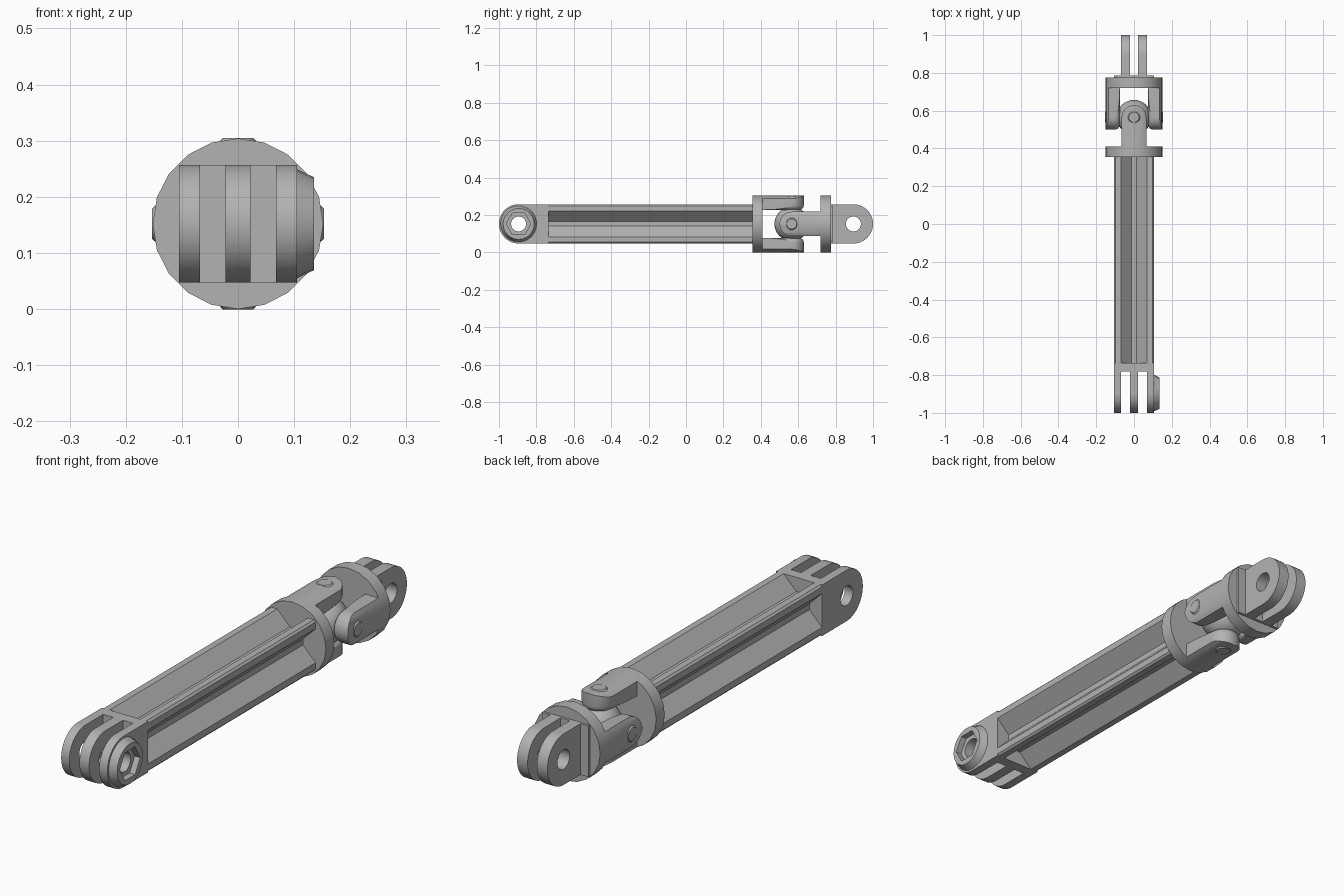
import bpy, bmesh, math
from mathutils import Matrix, Vector

cube = bpy.data.objects.get("Cube")
if cube:
    bpy.data.objects.remove(cube, do_unlink=True)

MID = 0.152      # height of the long axis
HALF = 0.105     # half width of the bar
PIVOT = 0.565    # centre of the universal joint along y
HOLE = 0.04

mat = bpy.data.materials.new("light_grey_plastic")
mat.use_nodes = True
GREY = (0.45, 0.45, 0.45, 1)
mat.diffuse_color = GREY
mat.node_tree.nodes["Principled BSDF"].inputs["Base Color"].default_value = GREY


def finish(name, bm):
    bmesh.ops.recalc_face_normals(bm, faces=bm.faces)
    mesh = bpy.data.meshes.new(name)
    bm.to_mesh(mesh)
    bm.free()
    mesh.materials.append(mat)
    ob = bpy.data.objects.new(name, mesh)
    bpy.context.collection.objects.link(ob)
    return ob


def extrude(name, points, direction, to_3d, bevel=None):
    """Extrude a flat outline; optionally bevel the start-face edges chosen by a rule."""
    bm = bmesh.new()
    face = bm.faces.new([bm.verts.new(to_3d(a, b)) for a, b in points])
    start = list(face.edges)
    new = bmesh.ops.extrude_face_region(bm, geom=[face], use_keep_orig=True)["geom"]
    bmesh.ops.translate(bm, vec=direction,
                        verts=[g for g in new if isinstance(g, bmesh.types.BMVert)])
    if bevel:
        edges = [e for e in start if bevel(e)]
        bmesh.ops.recalc_face_normals(bm, faces=bm.faces)
        bmesh.ops.bevel(bm, geom=edges, offset=0.025, segments=4, profile=0.5, affect='EDGES')
    return finish(name, bm)


def rod(name, axis, centre, r1, r2, length, sides=32):
    """Cylinder or cone along an axis; r1 is at the negative end."""
    bm = bmesh.new()
    bmesh.ops.create_cone(bm, cap_ends=True, segments=sides, radius1=r1, radius2=r2, depth=length)
    turn = {'x': Matrix.Rotation(math.pi / 2, 4, 'Y'),
            'y': Matrix.Rotation(-math.pi / 2, 4, 'X'), 'z': Matrix()}[axis]
    bm.transform(Matrix.Translation(centre) @ turn)
    return finish(name, bm)


def block(name, lo, hi):
    bm = bmesh.new()
    bmesh.ops.create_cube(bm, size=1)
    lo, hi = Vector(lo), Vector(hi)
    bm.transform(Matrix.Translation((lo + hi) / 2) @ Matrix.Diagonal((*(hi - lo), 1)))
    return finish(name, bm)


def boolean(ob, cutter, operation):
    mod = ob.modifiers.new("cut", 'BOOLEAN')
    mod.object, mod.operation, mod.solver = cutter, operation, 'EXACT'
    bpy.context.view_layer.objects.active = ob
    bpy.ops.object.modifier_apply(modifier=mod.name)
    bpy.data.objects.remove(cutter, do_unlink=True)


def tongue(root, centre, half, steps=24):
    """Outline of a strip from root to a rounded end about centre."""
    sign = 1 if centre > root else -1
    pts = [(root, -half)]
    for i in range(steps + 1):
        a = -math.pi / 2 + math.pi * i / steps
        pts.append((centre + sign * half * math.cos(a), half * math.sin(a)))
    return pts + [(root, half)]


def finger(name, x0, x1, root, centre):
    ob = extrude(name, tongue(root, centre, HALF), (x1 - x0, 0, 0),
                 lambda y, z: (x0, y, z + MID))
    boolean(ob, rod("cutter", 'x', ((x0 + x1) / 2, centre, MID), HOLE, HOLE, 0.2), 'DIFFERENCE')


# Bar with a 45 degree groove on each of its four sides
quarter = [(-0.097, HALF), (-0.07, HALF), (-0.012, 0.047),
           (0.012, 0.047), (0.07, HALF), (0.097, HALF)]
section = []
for k in range(4):
    c, s = round(math.cos(k * math.pi / 2)), round(math.sin(k * math.pi / 2))
    section += [(a * c + b * s, b * c - a * s) for a, b in quarter]
extrude("grooved_bar", section, (0, 1.1, 0), lambda x, z: (x, -0.737, z + MID))
block("bar_end_block", (-HALF, -0.78, MID - HALF), (HALF, -0.735, MID + HALF))

# Three front fingers and the nut boss on the left one
for name, x0, x1 in (("right", -HALF, -0.068), ("middle", -0.022, 0.022), ("left", 0.068, HALF)):
    finger("front_finger_" + name, x0, x1, -0.77, -0.895)
boss = rod("nut_boss", 'x', (0.12, -0.895, MID), 0.097, 0.083, 0.03, 24)
boolean(boss, rod("cutter", 'x', (0.13, -0.895, MID), 0.066, 0.066, 0.04, 6), 'DIFFERENCE')
boolean(boss, rod("cutter", 'x', (0.12, -0.895, MID), HOLE, HOLE, 0.2), 'DIFFERENCE')

# Two yokes, the second turned to face the first and rolled a quarter turn
flip = Matrix.Rotation(math.pi / 2, 4, 'Y') @ Matrix.Rotation(math.pi, 4, 'Z')
place = Matrix.Translation((0, PIVOT, MID))
for label, pose in (("front", Matrix()), ("rear", flip)):
    parts = [rod(label + "_yoke_disc", 'y', (0, -0.1825, 0), 0.152, 0.152, 0.055, 20)]
    for side in (1, -1):
        tag = "a" if side > 0 else "b"
        arm = extrude(label + "_yoke_arm_" + tag, tongue(-0.16, 0, 0.065), (0, 0, side * 0.09),
                      lambda y, x: (x, y, side * 0.075),
                      lambda e: min(v.co.y for v in e.verts) > -0.001)
        boolean(arm, rod("cutter", 'y', (0, 0, 0), 0.152, 0.152, 0.6, 20), 'INTERSECT')
        r = (0.037, 0.027)
        pin = rod(label + "_pin_" + tag, 'z', (0, 0, side * 0.1475), *r[::side], 0.011, 20)
        parts += [arm, pin]
    for ob in parts:
        ob.data.transform(place @ pose)

# Round core of the joint
bm = bmesh.new()
bmesh.ops.create_uvsphere(bm, u_segments=32, v_segments=20, radius=0.092)
bm.transform(place)
finish("joint_core", bm)

# Rear slab with two fingers
block("rear_slab", (-HALF, 0.77, MID - HALF), (HALF, 0.785, MID + HALF))
finger("rear_finger_right", -0.069, -0.021, 0.775, 0.895)
finger("rear_finger_left", 0.021, 0.069, 0.775, 0.895)

# Smooth rounded faces, keep hard edges
bpy.ops.object.select_all(action='DESELECT')
for ob in bpy.context.collection.objects:
    if ob.type == 'MESH':
        ob.select_set(True)
        bpy.context.view_layer.objects.active = ob
bpy.ops.object.shade_smooth_by_angle(angle=math.radians(30))
